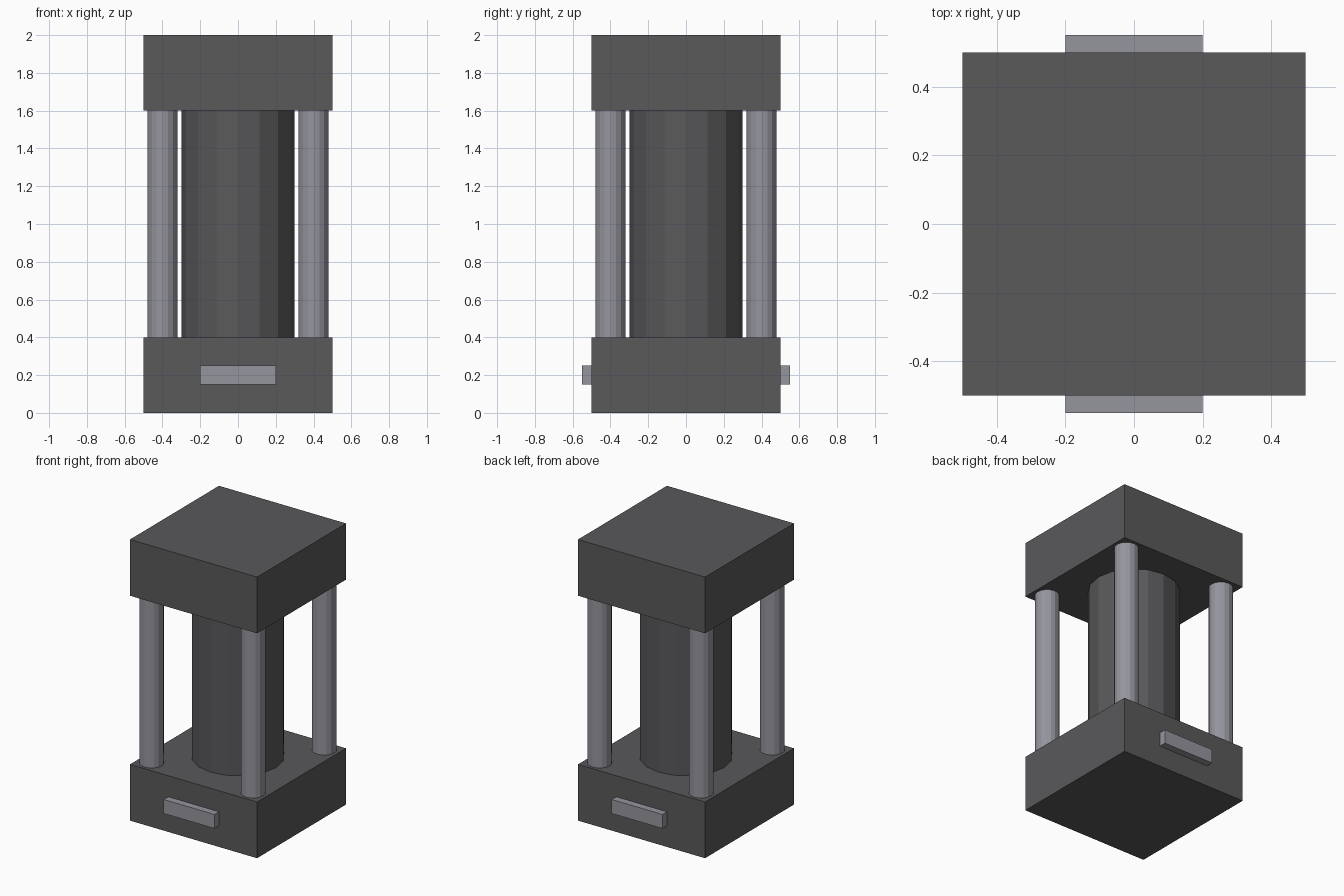
import bpy

default = bpy.data.objects.get("Cube")
if default:
    bpy.data.objects.remove(default, do_unlink=True)


def make_material(name, colour):
    mat = bpy.data.materials.new(name)
    mat.use_nodes = True
    mat.diffuse_color = colour
    mat.node_tree.nodes["Principled BSDF"].inputs["Base Color"].default_value = colour
    return mat


dark = make_material("dark grey", (0.1, 0.1, 0.105, 1))
steel = make_material("steel grey", (0.3, 0.3, 0.34, 1))


def finish(name, mat):
    obj = bpy.context.object
    obj.name = name
    obj.data.materials.append(mat)
    return obj


def box(name, size, centre, mat):
    bpy.ops.mesh.primitive_cube_add(size=1, location=centre)
    obj = finish(name, mat)
    obj.scale = size
    bpy.ops.object.transform_apply(location=False, rotation=False, scale=True)
    return obj


def column(name, radius, x, y, mat):
    bpy.ops.mesh.primitive_cylinder_add(
        vertices=16, radius=radius, depth=1.2, location=(x, y, 1))
    return finish(name, mat)


# Base and top blocks
box("base_block", (1, 1, 0.4), (0, 0, 0.2), dark)
box("top_block", (1, 1, 0.4), (0, 0, 1.8), dark)

# Central drum and four corner posts
column("central_drum", 0.3, 0, 0, dark)
for y, depth_name in ((-0.4, "front"), (0.4, "back")):
    for x, side_name in ((-0.4, "right"), (0.4, "left")):
        column(f"{depth_name}_{side_name}_post", 0.08, x, y, steel)

# Raised bars on the front and back of the base
for y, depth_name in ((-0.5, "front"), (0.5, "back")):
    box(f"{depth_name}_bar", (0.4, 0.1, 0.1), (0, y, 0.2), steel)
